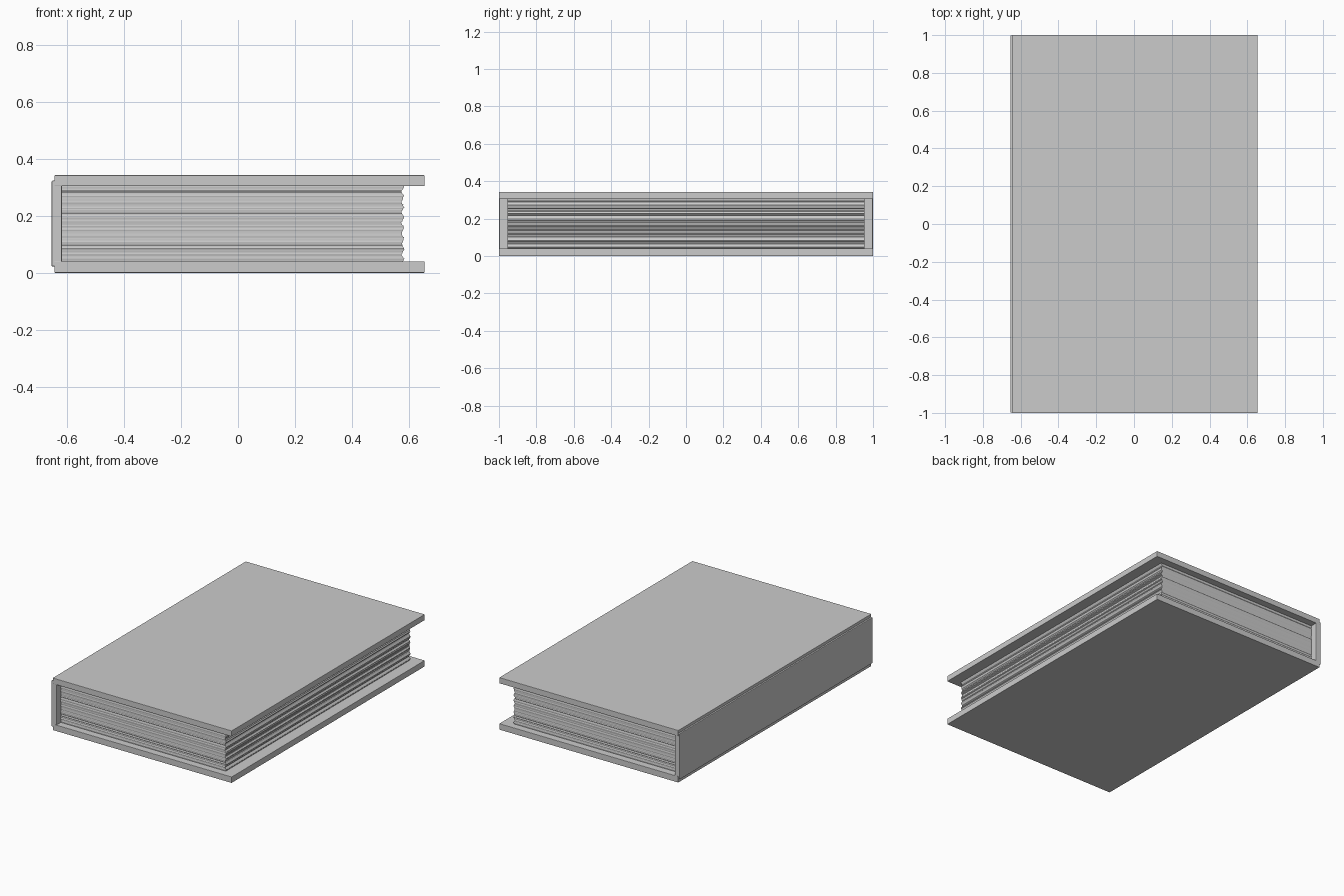
import bpy, bmesh, math, random

if "Cube" in bpy.data.objects:
    bpy.data.objects.remove(bpy.data.objects["Cube"])

random.seed(4)


def box(name, x, y, z, bevel):
    """Bevelled box from (min, max) ranges."""
    bm = bmesh.new()
    bmesh.ops.create_cube(bm, size=1)
    for v in bm.verts:
        for i, (lo, hi) in enumerate((x, y, z)):
            v.co[i] = lo if v.co[i] < 0 else hi
    bmesh.ops.bevel(bm, geom=bm.edges[:], offset=bevel, segments=2,
                    profile=0.5, affect='EDGES')
    return finish(name, bm)


def finish(name, bm):
    bmesh.ops.recalc_face_normals(bm, faces=bm.faces[:])
    mesh = bpy.data.meshes.new(name)
    bm.to_mesh(mesh)
    bm.free()
    ob = bpy.data.objects.new(name, mesh)
    bpy.context.collection.objects.link(ob)
    return ob


# Hard covers and spine board
box("back_cover", (-0.644, 0.654), (-1, 1), (0, 0.04), 0.002)
box("front_cover", (-0.644, 0.654), (-1, 1), (0.304, 0.342), 0.002)
box("spine", (-0.654, -0.617), (-0.999, 0.999), (0.022, 0.323), 0.004)

# Page block: one ring per sheet edge, fore-edge gently rippled
bm = bmesh.new()
LAYERS = 72
Z0, Z1 = 0.038, 0.306
rings = []
for i in range(LAYERS + 1):
    z = Z0 + (Z1 - Z0) * i / LAYERS
    ripple = 0.004 * math.sin(z * 2 * math.pi / 0.037) + random.uniform(-0.002, 0.002)
    right = 0.578 + ripple
    end = 0.954 + random.uniform(-0.001, 0.001)
    left = -0.618
    rings.append([bm.verts.new(c) for c in (
        (left, -end, z), (right, -end, z), (right, end, z), (left, end, z))])
for a, b in zip(rings, rings[1:]):
    for k in range(4):
        n = (k + 1) % 4
        bm.faces.new((a[k], a[n], b[n], b[k]))
bm.faces.new(rings[0][::-1])
bm.faces.new(rings[-1])
finish("pages", bm)
